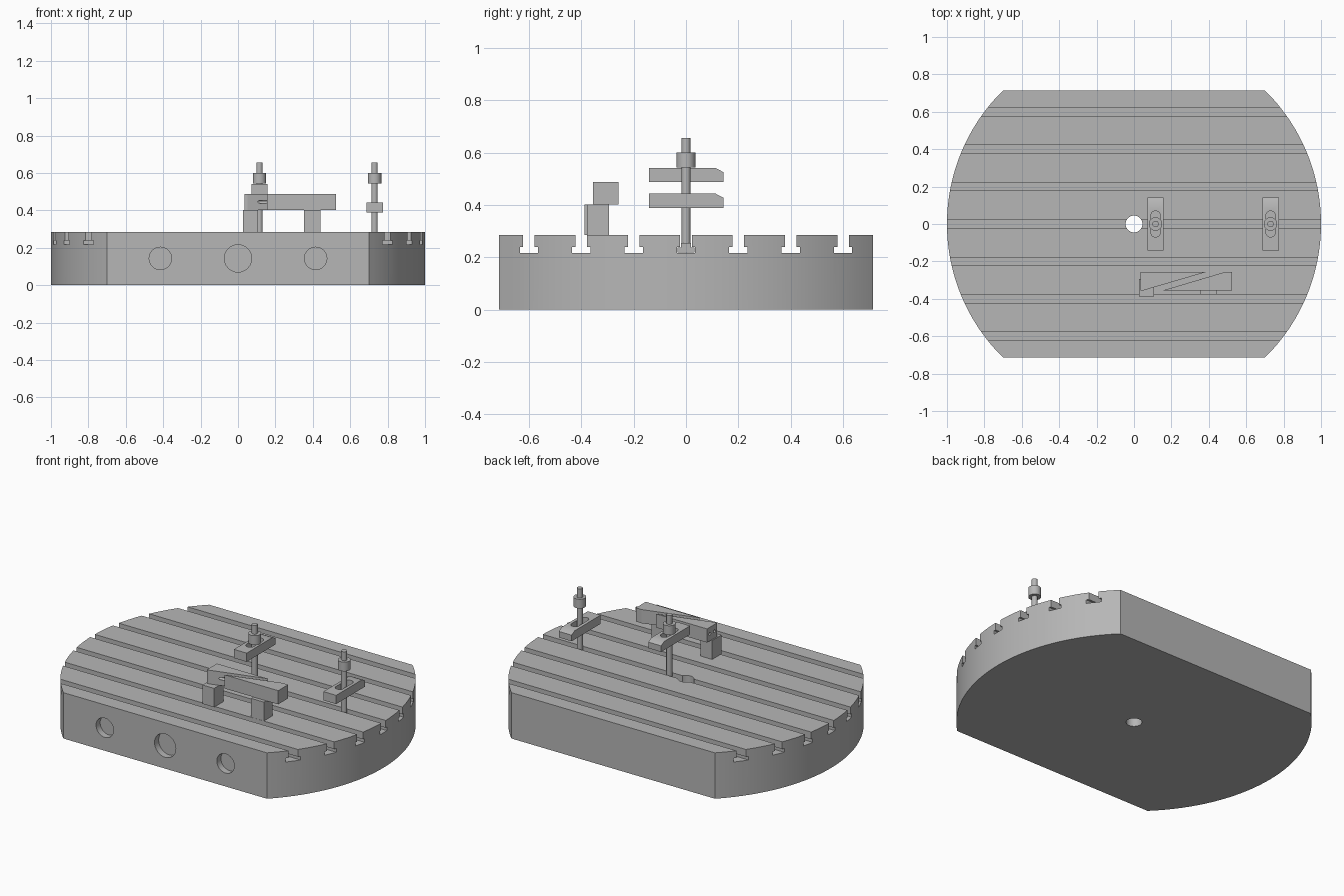
import bpy, bmesh, math
from mathutils import Vector

if "Cube" in bpy.data.objects:
    bpy.data.objects.remove(bpy.data.objects["Cube"])

steel = bpy.data.materials.new("grey steel")
steel.diffuse_color = (0.47, 0.47, 0.47, 1)
steel.use_nodes = True
steel.node_tree.nodes["Principled BSDF"].inputs["Base Color"].default_value = steel.diffuse_color
TOP = 0.285


def prism(name, points, axis, a, b):
    """Extrude a 2D outline along an axis from a to b."""
    place = {"X": lambda u, v, w: (w, u, v),
             "Y": lambda u, v, w: (u, w, v),
             "Z": lambda u, v, w: (u, v, w)}[axis]
    bm = bmesh.new()
    face = bm.faces.new([bm.verts.new(place(u, v, a)) for u, v in points])
    grown = bmesh.ops.extrude_face_region(bm, geom=[face])["geom"]
    shift = Vector(place(0, 0, b - a))
    bmesh.ops.translate(bm, vec=shift, verts=[g for g in grown if isinstance(g, bmesh.types.BMVert)])
    bmesh.ops.recalc_face_normals(bm, faces=bm.faces)
    mesh = bpy.data.meshes.new(name)
    bm.to_mesh(mesh)
    bm.free()
    mesh.materials.append(steel)
    ob = bpy.data.objects.new(name, mesh)
    bpy.context.collection.objects.link(ob)
    return ob


def circle(u, v, r, n=32):
    return [(u + r * math.cos(2 * math.pi * i / n), v + r * math.sin(2 * math.pi * i / n)) for i in range(n)]


def rect(u0, u1, v0, v1):
    return [(u0, v0), (u1, v0), (u1, v1), (u0, v1)]


def cut(ob, cutters):
    """Subtract the cutters, bake the result and remove the cutters."""
    for c in cutters:
        m = ob.modifiers.new("cut", "BOOLEAN")
        m.operation, m.solver, m.object = "DIFFERENCE", "EXACT", c
        c.hide_render = True
    deps = bpy.context.evaluated_depsgraph_get()
    baked = bpy.data.meshes.new_from_object(ob.evaluated_get(deps))
    ob.modifiers.clear()
    ob.data = baked
    for c in cutters:
        bpy.data.objects.remove(c)


def smooth(ob):
    bpy.ops.object.select_all(action="DESELECT")
    ob.select_set(True)
    bpy.context.view_layer.objects.active = ob
    bpy.ops.object.shade_smooth_by_angle(angle=math.radians(30))


# Round table with flat front and back
flat = 0.715
half = math.asin(flat)
arc = [-half + 2 * half * i / 48 for i in range(49)]
outline = [(math.cos(t), math.sin(t)) for t in arc]
outline += [(-x, -y) for x, y in outline]
table = prism("table", outline, "Z", 0, TOP)

# T-slots, centre bore and round pockets in the front
cutters = []
for i in range(-3, 4):
    y = i * 0.2
    tee = [(y - 0.035, 0.217), (y + 0.035, 0.217), (y + 0.035, 0.24), (y + 0.022, 0.24),
           (y + 0.022, 0.35), (y - 0.022, 0.35), (y - 0.022, 0.24), (y - 0.035, 0.24)]
    cutters.append(prism("slot_cutter", tee, "X", -1.1, 1.1))
cutters.append(prism("bore_cutter", circle(0, 0, 0.045), "Z", -0.1, 0.4))
for x, r in ((-0.415, 0.06), (0, 0.073), (0.415, 0.06)):
    cutters.append(prism("pocket_cutter", circle(x, 0.143, r), "Y", -0.8, -flat + 0.04))
cut(table, cutters)
smooth(table)

# Strap clamps on studs
for x, z in ((0.115, 0.487), (0.73, 0.389)):
    side = [(-0.142, z), (0.143, z), (0.143, z + 0.038), (0.113, z + 0.054), (-0.142, z + 0.054)]
    strap = prism("clamp_strap", side, "X", x - 0.044, x + 0.044)
    slot = [(x + 0.025 * math.cos(t), s * 0.045 + 0.025 * math.sin(t))
            for s, start in ((1, 0), (-1, math.pi))
            for t in [start + math.pi * i / 12 for i in range(13)]]
    cut(strap, [prism("strap_slot_cutter", slot, "Z", z - 0.1, z + 0.2)])
    smooth(strap)
    smooth(prism("stud", circle(x, 0, 0.017), "Z", 0.225, 0.655))
    smooth(prism("stud_nut", circle(x, 0, 0.036), "Z", 0.543, 0.6))
    tee = [(-0.032, 0.218), (0.032, 0.218), (0.032, 0.238), (0.02, 0.238),
           (0.02, 0.255), (-0.02, 0.255), (-0.02, 0.238), (-0.032, 0.238)]
    prism("slot_nut", tee, "X", x - 0.035, x + 0.035)

# Workpiece: two wedges with a diagonal gap, the rear one drilled at its end
rear = prism("rear_wedge", [(0.035, -0.355), (0.05, -0.355), (0.385, -0.257), (0.035, -0.257)],
             "Z", 0.402, 0.487)
cut(rear, [prism("drill_cutter", circle(y, 0.445, 0.009, 16), "X", 0, end)
           for y, end in ((-0.33, 0.3), (-0.285, 0.1))])
prism("front_wedge", [(0.155, -0.355), (0.525, -0.355), (0.525, -0.257), (0.485, -0.257)],
      "Z", 0.402, 0.487)

# Support blocks under the workpiece
prism("left_block", rect(0.027, 0.107, -0.388, -0.295), "Z", TOP, 0.402)
prism("right_block", rect(0.354, 0.442, -0.377, -0.295), "Z", TOP, 0.402)
